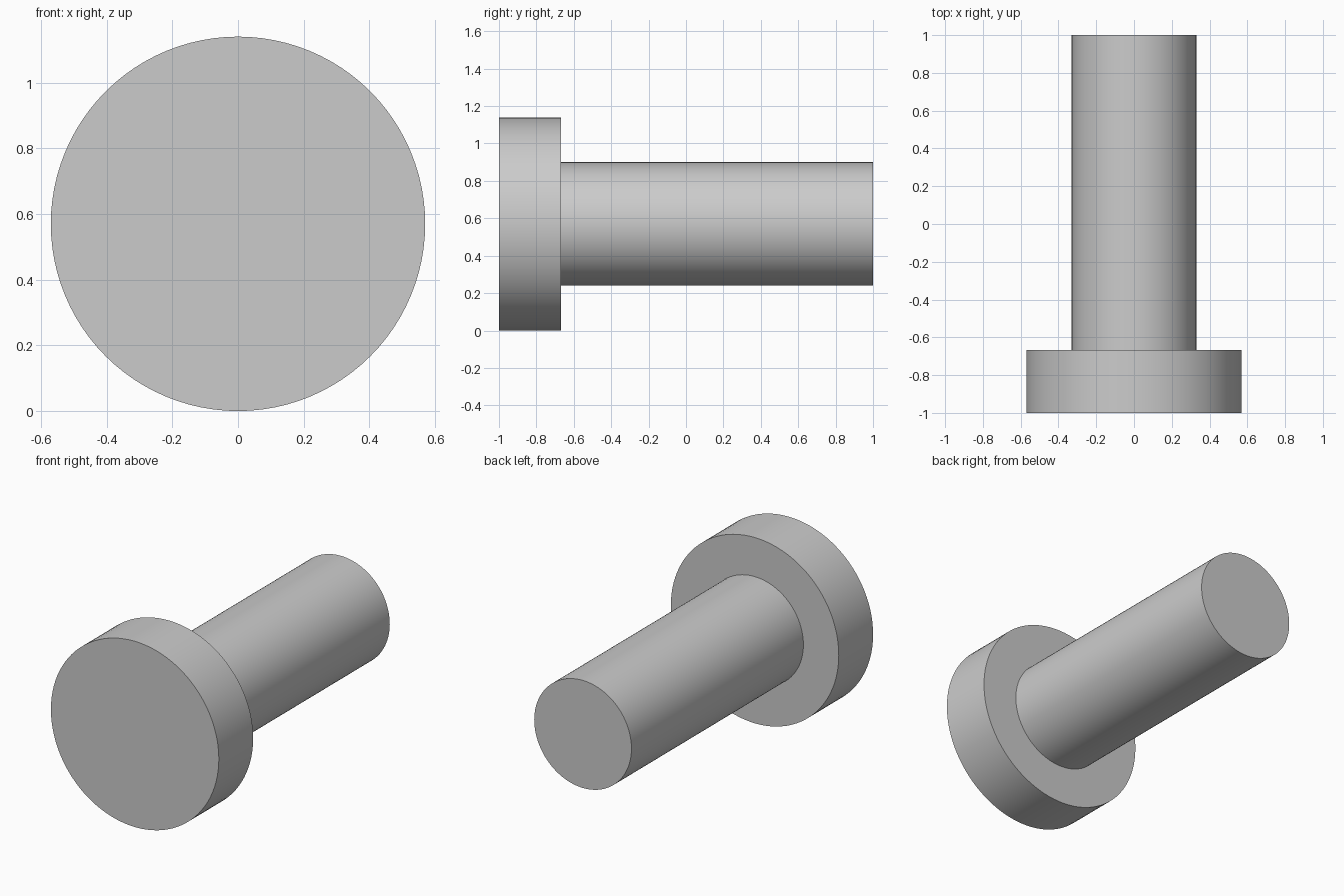
import bpy, bmesh, math

cube = bpy.data.objects.get("Cube")
if cube:
    bpy.data.objects.remove(cube)

SEGMENTS = 96
HEAD_RADIUS, SHAFT_RADIUS = 0.57, 0.33
FRONT, SHOULDER, BACK = -1.0, -0.667, 1.0

# Plain grey finish
grey = bpy.data.materials.new("light_grey")
grey.use_nodes = True
colour = (0.6, 0.6, 0.6, 1)
grey.diffuse_color = colour
grey.node_tree.nodes["Principled BSDF"].inputs["Base Color"].default_value = colour


def ring(bm, radius, y):
    """Circle of vertices around the y axis."""
    angles = [math.tau * i / SEGMENTS for i in range(SEGMENTS)]
    return [bm.verts.new((radius * math.cos(a), y, radius * math.sin(a))) for a in angles]


# Headed pin: one closed turned body, wide head at the front and shaft behind
bm = bmesh.new()
profile = [(HEAD_RADIUS, FRONT), (HEAD_RADIUS, SHOULDER),
           (SHAFT_RADIUS, SHOULDER), (SHAFT_RADIUS, BACK)]
rings = [ring(bm, radius, y) for radius, y in profile]
for a, b in zip(rings, rings[1:]):
    for i in range(SEGMENTS):
        j = (i + 1) % SEGMENTS
        bm.faces.new((a[i], a[j], b[j], b[i]))
bm.faces.new(rings[0])
bm.faces.new(rings[-1])
bmesh.ops.recalc_face_normals(bm, faces=bm.faces)

mesh = bpy.data.meshes.new("headed_pin")
bm.to_mesh(mesh)
bm.free()
mesh.materials.append(grey)
pin = bpy.data.objects.new("headed_pin", mesh)
pin.location.z = HEAD_RADIUS
bpy.context.collection.objects.link(pin)

# Smooth round walls with crisp rims
bpy.context.view_layer.objects.active = pin
pin.select_set(True)
bpy.ops.object.shade_smooth_by_angle(angle=math.radians(30))
